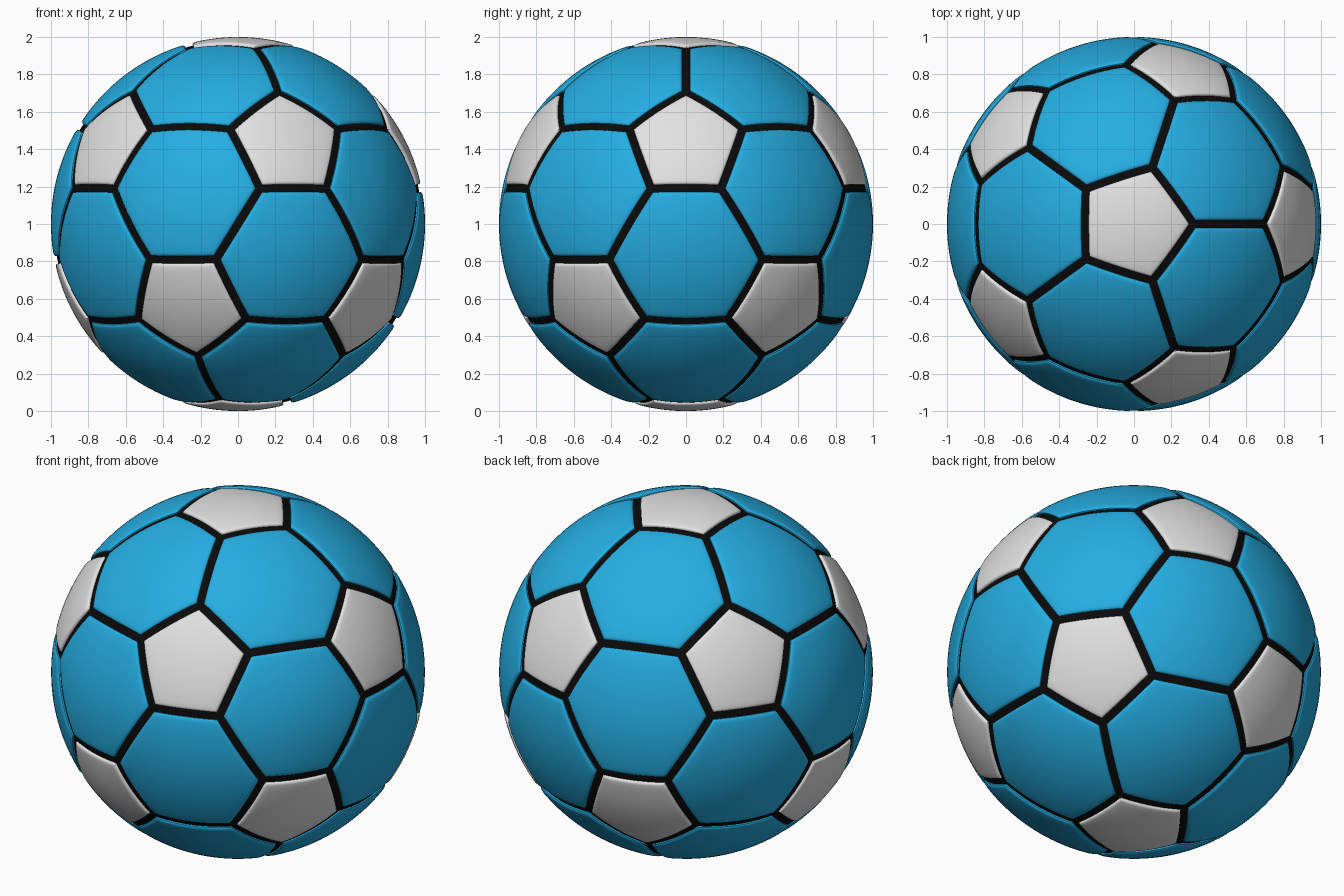
import bpy, bmesh, math
from mathutils import Vector

if "Cube" in bpy.data.objects:
    bpy.data.objects.remove(bpy.data.objects["Cube"])

CENTRE = Vector((0, 0, 1))
CUT = 0.314          # where each icosahedron edge is cut to form the pentagons
SEAM = 0.021         # half width of the seam
CORE = 0.984         # radius of the dark seam layer
N = 12               # subdivisions per panel side
# panel profile: (fraction from centre to border, radius)
PROFILE = [(k / 9 * 0.93, 1.0) for k in range(1, 10)] + [
    (0.965, 0.9985), (0.985, 0.996), (1.0, 0.991), (1.0, 0.975)]


def material(name, rgb):
    m = bpy.data.materials.new(name)
    m.diffuse_color = (*rgb, 1)
    m.use_nodes = True
    m.node_tree.nodes["Principled BSDF"].inputs["Base Color"].default_value = m.diffuse_color
    return m


blue = material("sky blue", (0.018, 0.42, 0.76))
white = material("soft white", (0.76, 0.76, 0.76))
black = material("seam black", (0.003, 0.003, 0.003))


def finish(bm, name, mat):
    mesh = bpy.data.meshes.new(name)
    bm.normal_update()
    bm.to_mesh(mesh)
    bm.free()
    ob = bpy.data.objects.new(name, mesh)
    bpy.context.collection.objects.link(ob)
    ob.location = CENTRE
    mesh.materials.append(mat)
    bpy.context.view_layer.objects.active = ob
    ob.select_set(True)
    bpy.ops.object.shade_smooth_by_angle(angle=math.radians(40))
    ob.select_set(False)


def inset(corners):
    """Shrink a spherical polygon by the seam half width."""
    n = len(corners)
    planes = [corners[i].cross(corners[(i + 1) % n]).normalized() for i in range(n)]
    out = []
    for i, p in enumerate(corners):
        a, b = planes[i - 1], planes[i]
        base = (a + b) * (math.sin(SEAM) / (1 + a.dot(b)))
        axis = a.cross(b).normalized()
        if axis.dot(p) < 0:
            axis = -axis
        out.append(base + axis * math.sqrt(1 - base.length_squared))
    return out


def add_panel(bm, corners):
    """Domed panel with a rolled border, made of rings around its centre."""
    mid = sum(corners, Vector()).normalized()
    if (corners[0].cross(corners[1])).dot(mid) < 0:
        corners = corners[::-1]
    corners = inset([c.normalized() for c in corners])
    n = len(corners)
    border = [corners[i].lerp(corners[(i + 1) % n], j / N).normalized()
              for i in range(n) for j in range(N)]
    hub = bm.verts.new(mid)
    previous = None
    for f, r in PROFILE:
        ring = [bm.verts.new(mid.lerp(p, f).normalized() * r) for p in border]
        for i in range(len(ring)):
            j = (i + 1) % len(ring)
            if previous is None:
                bm.faces.new((hub, ring[i], ring[j]))
            else:
                bm.faces.new((previous[i], ring[i], ring[j], previous[j]))
        previous = ring


# icosahedron directions with a corner straight up and the upper ring facing +x
ico = [Vector((0, 0, 1)), Vector((0, 0, -1))]
for k in range(5):
    for offset, z in ((0, 1), (36, -1)):
        a = math.radians(72 * k + offset)
        ico.append(Vector((2 * math.cos(a), 2 * math.sin(a), z)) / math.sqrt(5))


def near(i, j):
    return i != j and ico[i].dot(ico[j]) > 0.4


def cut(i, j):
    return ico[i].lerp(ico[j], CUT)


# pentagon panels, one on every icosahedron corner
bm = bmesh.new()
for i, v in enumerate(ico):
    ring = [cut(i, j) for j in range(12) if near(i, j)]
    u = (ring[0] - v * ring[0].dot(v)).normalized()
    w = v.cross(u)
    ring.sort(key=lambda p: math.atan2(p.dot(w), p.dot(u)))
    add_panel(bm, ring)
finish(bm, "pentagon_panels", white)

# hexagon panels, one on every icosahedron face
bm = bmesh.new()
for a in range(12):
    for b in range(a + 1, 12):
        for c in range(b + 1, 12):
            if near(a, b) and near(b, c) and near(a, c):
                add_panel(bm, [cut(a, b), cut(b, a), cut(b, c),
                               cut(c, b), cut(c, a), cut(a, c)])
finish(bm, "hexagon_panels", blue)

# dark layer seen between the panels
bm = bmesh.new()
bmesh.ops.create_uvsphere(bm, u_segments=96, v_segments=64, radius=CORE)
finish(bm, "seam_layer", black)
